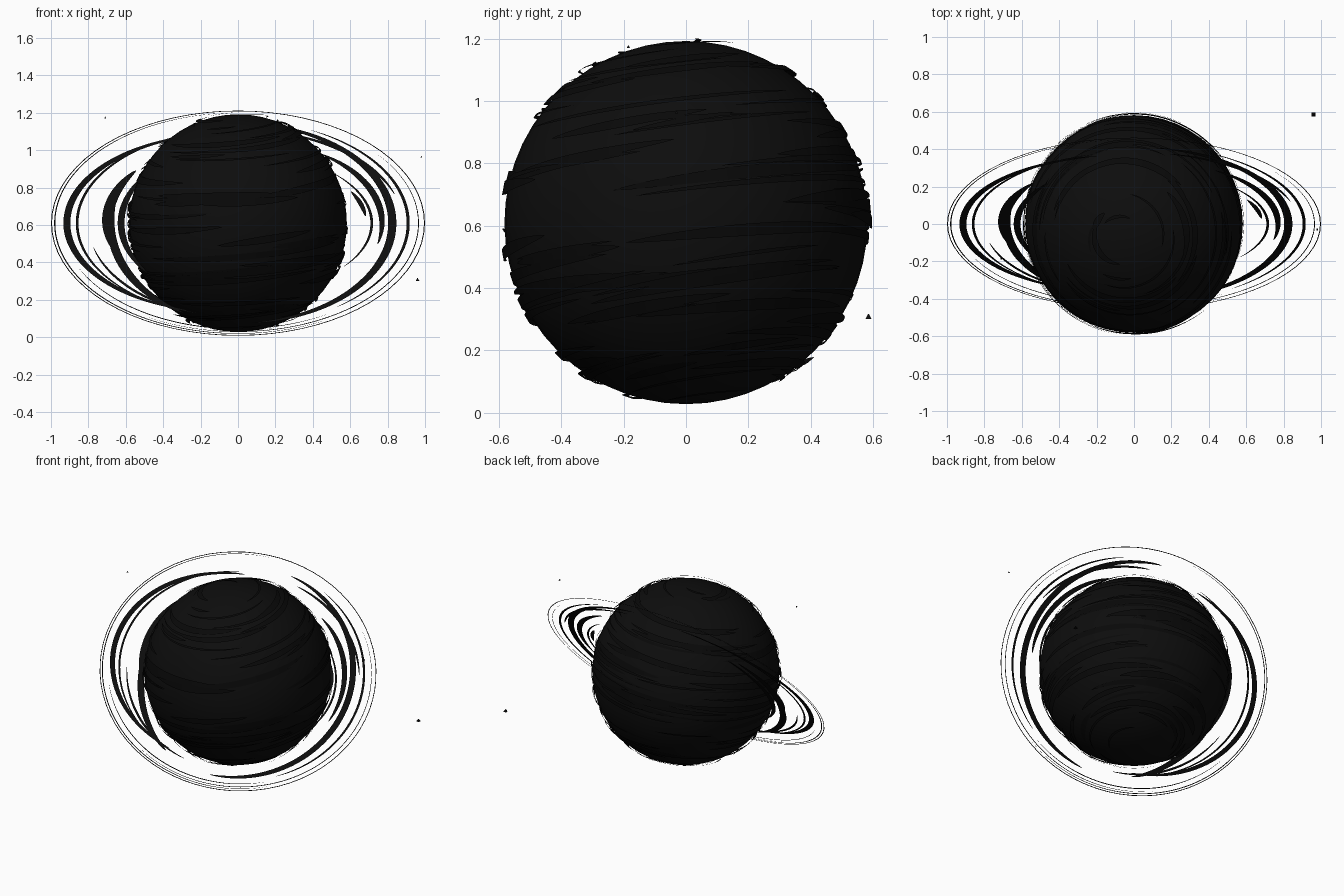
import bpy, bmesh, math, random
from mathutils import Vector

cube = bpy.data.objects.get("Cube")
if cube:
    bpy.data.objects.remove(cube)
random.seed(4)
CENTRE = Vector((0, 0, 0.61))


def material(name, value):
    m = bpy.data.materials.new(name)
    m.use_nodes = True
    colour = (value, value, value, 1)
    m.diffuse_color = colour
    m.node_tree.nodes["Principled BSDF"].inputs["Base Color"].default_value = colour
    return m


ink = material("ink_black", 0.004)
deep = material("deep_black", 0.0025)


def finish(bm, name, mat):
    me = bpy.data.meshes.new(name)
    bm.to_mesh(me)
    bm.free()
    me.materials.append(mat)
    ob = bpy.data.objects.new(name, me)
    bpy.context.collection.objects.link(ob)
    return ob


def ribbon(bm, edge_pair, steps):
    """Strip of quads between the two edges given by edge_pair(t)."""
    last = None
    for i in range(steps + 1):
        pair = [bm.verts.new(p) for p in edge_pair(i / steps)]
        if last:
            bm.faces.new((last[0], pair[0], pair[1], last[1]))
        last = pair


# Planet body
bm = bmesh.new()
bmesh.ops.create_uvsphere(bm, u_segments=48, v_segments=28, radius=0.582)
bmesh.ops.translate(bm, verts=bm.verts, vec=CENTRE)
for f in bm.faces:
    f.smooth = True
finish(bm, "planet_body", ink)

# Brush strokes wrapped around the planet along slightly tilted latitudes
tilt = Vector((0, 0, 1)).rotation_difference(Vector((-0.1, -0.13, 1)))


def band_stroke(bm, lat, start, sweep, width, radius):
    drift = random.uniform(-0.06, 0.06)

    def pair(t):
        a = start + sweep * t
        half = width * (0.03 + math.sin(math.pi * t) ** 0.7) / 2
        out = []
        for s in (-half, half):
            b = lat + drift * (t - 0.5) + s
            p = Vector((math.cos(b) * math.cos(a), math.cos(b) * math.sin(a), math.sin(b)))
            out.append(CENTRE + tilt @ p * radius)
        return out
    ribbon(bm, pair, 28)


bm = bmesh.new()
for i in range(110):
    lat = math.asin(random.uniform(-0.985, 0.985))
    band_stroke(bm, lat, random.uniform(0, math.tau), random.uniform(0.6, 2.2),
                random.uniform(0.02, 0.075), random.uniform(0.584, 0.597))
finish(bm, "planet_brush_bands", deep)


# Rings: flat tapered arcs in one plane leaning back; height sets depth
def ring_point(x, h):
    return CENTRE + Vector((x, 0.767 * h, h))


def ring_stroke(bm, cx, rx, rz, a0, a1, width, taper=True):
    a0, a1 = math.radians(a0), math.radians(a1)

    def pair(t):
        a = a0 + (a1 - a0) * t
        half = width / 2 * (math.sin(math.pi * t) ** 0.6 + 0.04 if taper else 1)
        return [ring_point(cx + (rx + s) * math.cos(a), (rz + s * 0.7) * math.sin(a))
                for s in (-half, half)]
    ribbon(bm, pair, 72)


# centre x, half width, half height, start, end, stroke width
bold_strokes = [
    (-0.05, 0.865, 0.48, 100, 255, 0.036),
    (0, 0.825, 0.535, -85, 82, 0.042),
    (-0.1, 0.6, 0.42, 138, 200, 0.055),
    (0, 0.68, 0.53, 158, 245, 0.045),
    (0, 0.625, 0.42, 138, 220, 0.035),
    (0.1, 0.67, 0.43, -15, 60, 0.036),
]
fine_strokes = [
    (0, 0.86, 0.5, 105, 240, 0.014),
    (0, 0.91, 0.55, -55, 65, 0.016),
    (0, 0.88, 0.5, 18, 78, 0.02),
    (0, 0.715, 0.38, -38, 45, 0.014),
    (0, 0.685, 0.36, 6, 28, 0.025),
    (0, 0.8, 0.5, 195, 260, 0.015),
    (0, 0.94, 0.565, 205, 300, 0.006),
    (0, 0.965, 0.58, -120, 40, 0.005),
    (0, 0.98, 0.59, 95, 300, 0.006),
]
for name, strokes in (("ring_bold_strokes", bold_strokes), ("ring_fine_strokes", fine_strokes)):
    bm = bmesh.new()
    for s in strokes:
        ring_stroke(bm, *s)
    finish(bm, name, ink)

bm = bmesh.new()
ring_stroke(bm, 0, 0.997, 0.6, 0, 360, 0.005, False)
finish(bm, "ring_outer_line", ink)

# Stray specks around the planet
for i, (pos, size) in enumerate([((0.96, 0.585, 0.31), 0.014), ((-0.71, -0.185, 1.175), 0.007),
                                 ((0.98, -0.03, 0.965), 0.007)]):
    bm = bmesh.new()
    bmesh.ops.create_cone(bm, cap_ends=True, segments=4, radius1=size, radius2=0, depth=size * 1.3)
    bmesh.ops.rotate(bm, verts=bm.verts, matrix=Vector((1, 0, 0)).rotation_difference(
        Vector((1, 1, 0))).to_matrix())
    bmesh.ops.translate(bm, verts=bm.verts, vec=pos)
    finish(bm, f"speck_{i + 1}", ink)
